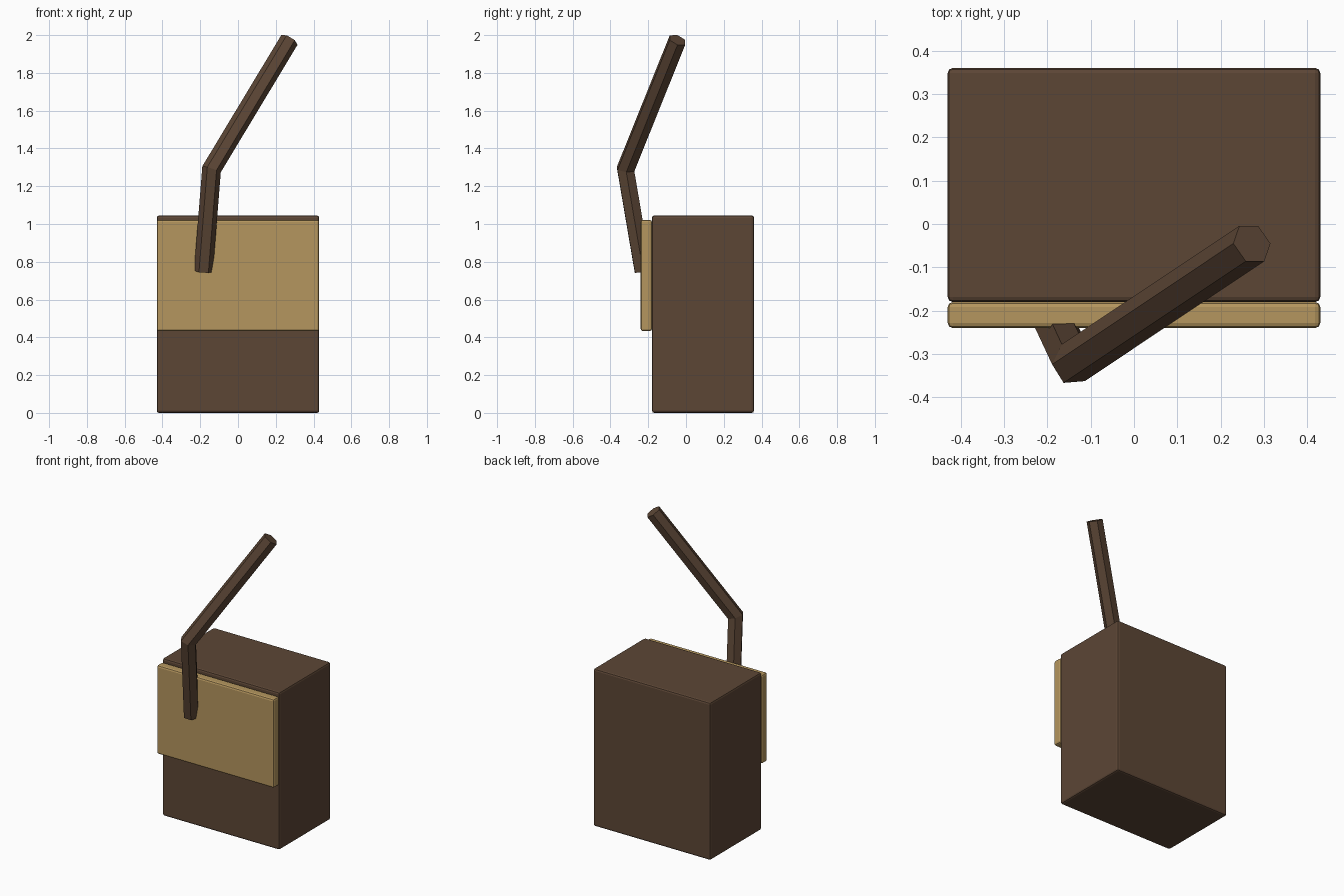
import bpy, bmesh, math
from mathutils import Vector, Matrix, geometry

if "Cube" in bpy.data.objects:
    bpy.data.objects.remove(bpy.data.objects["Cube"])


def material(name, rgb):
    m = bpy.data.materials.new(name)
    m.diffuse_color = (*rgb, 1)
    m.use_nodes = True
    m.node_tree.nodes["Principled BSDF"].inputs["Base Color"].default_value = m.diffuse_color
    return m


BROWN = material("dark brown", (0.107, 0.061, 0.036))
TAN = material("tan", (0.462, 0.305, 0.114))


def add_object(name, bm, mat):
    mesh = bpy.data.meshes.new(name)
    bmesh.ops.recalc_face_normals(bm, faces=bm.faces)
    bm.to_mesh(mesh)
    bm.free()
    mesh.materials.append(mat)
    ob = bpy.data.objects.new(name, mesh)
    bpy.context.collection.objects.link(ob)
    return ob


def rounded_box(name, low, high, mat, bevel=0.012):
    low, high = Vector(low), Vector(high)
    bm = bmesh.new()
    bmesh.ops.create_cube(bm, size=1, matrix=Matrix.Translation((low + high) / 2)
                          @ Matrix.Diagonal((*(high - low), 1)))
    ob = add_object(name, bm, mat)
    mod = ob.modifiers.new("edge_rounding", 'BEVEL')
    mod.width, mod.segments = bevel, 2
    return ob


def bent_rod(name, path, radius, mat, sides=6):
    # Constant section swept along straight segments, mitred at each bend
    pts = [Vector(p) for p in reversed(path)]
    dirs = [(b - a).normalized() for a, b in zip(pts, pts[1:])]
    u = Vector((0, 1, 0)).cross(dirs[0]).normalized()
    v = dirs[0].cross(u)
    angles = [math.tau * i / sides for i in range(sides)]
    ring = [pts[0] + radius * (math.cos(a) * u + math.sin(a) * v) for a in angles]
    bm = bmesh.new()
    rings = [[bm.verts.new(p) for p in ring]]
    for i, d in enumerate(dirs):
        normal = d + dirs[i + 1] if i + 1 < len(dirs) else d
        ring = [geometry.intersect_line_plane(p, p + d, pts[i + 1], normal) for p in ring]
        rings.append([bm.verts.new(p) for p in ring])
    for a, b in zip(rings, rings[1:]):
        for i in range(sides):
            j = (i + 1) % sides
            bm.faces.new((a[i], a[j], b[j], b[i]))
    bm.faces.new(rings[0])
    bm.faces.new(rings[-1])
    return add_object(name, bm, mat)


# Upright block, front panel and bent hexagonal rod
rounded_box("body", (-0.43, -0.18, 0), (0.43, 0.36, 1.045), BROWN)
rounded_box("front_panel", (-0.43, -0.24, 0.433), (0.43, -0.18, 1.022), TAN)
bent_rod("bent_rod", [(-0.183, -0.228, 0.75), (-0.14, -0.32, 1.29),
                      (0.272, -0.045, 1.974)], 0.05, BROWN)
